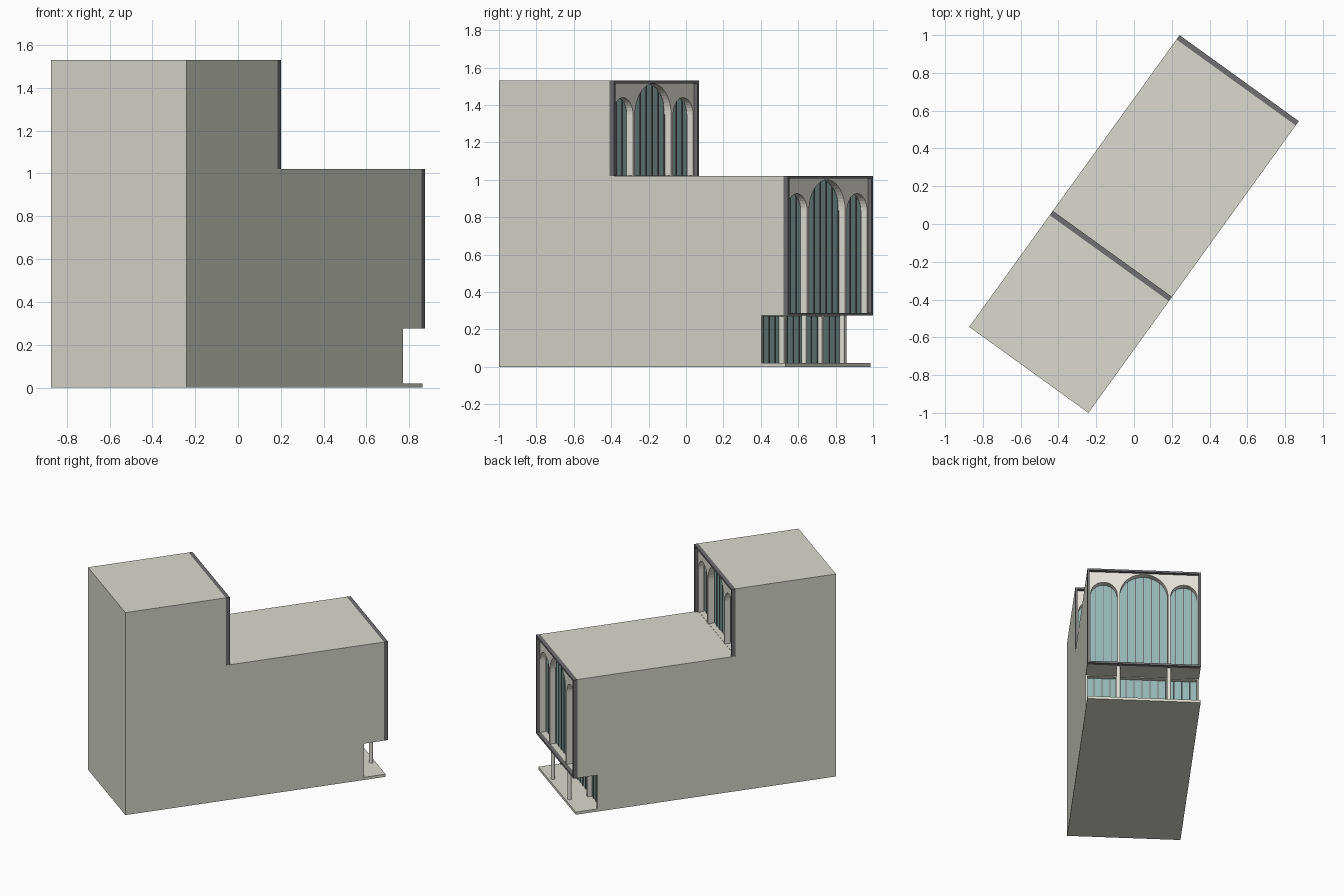
import bpy, bmesh, math

if "Cube" in bpy.data.objects:
    bpy.data.objects.remove(bpy.data.objects["Cube"])

ANGLE = math.radians(54.2)      # the building stands diagonally on the grid
L, W = 0.952, 0.389             # half length and half width
UP = -0.195                     # front plane of the tall block
TRIM, RIM = 0.014, 0.028        # frame bar thickness and depth


def material(name, rgb):
    m = bpy.data.materials.new(name)
    m.diffuse_color = (*rgb, 1)
    m.use_nodes = True
    m.node_tree.nodes["Principled BSDF"].inputs["Base Color"].default_value = m.diffuse_color
    return m


WALL = material("wall_stone", (0.70, 0.70, 0.63))
ARCH = material("arch_stone", (0.78, 0.76, 0.70))
GLASS = material("teal_glass", (0.30, 0.47, 0.45))
DARK = material("dark_trim", (0.16, 0.16, 0.17))


def prism(name, pts, a, b, axis, mat):
    """Extrude a profile from a to b: axis 'x' takes (y, z) points, 'y' takes (x, z)."""
    bm = bmesh.new()
    put = (lambda p: (a, p[0], p[1])) if axis == 'x' else (lambda p: (p[0], a, p[1]))
    face = bm.faces.new([bm.verts.new(put(p)) for p in pts])
    ext = bmesh.ops.extrude_face_region(bm, geom=[face])
    move = (b - a, 0, 0) if axis == 'x' else (0, b - a, 0)
    bmesh.ops.translate(bm, vec=move, verts=[g for g in ext['geom'] if isinstance(g, bmesh.types.BMVert)])
    bmesh.ops.recalc_face_normals(bm, faces=bm.faces)
    me = bpy.data.meshes.new(name)
    bm.to_mesh(me)
    bm.free()
    me.materials.append(mat)
    ob = bpy.data.objects.new(name, me)
    bpy.context.collection.objects.link(ob)
    ob.rotation_euler.z = ANGLE
    return ob


def box(name, x0, x1, y0, y1, z0, z1, mat):
    return prism(name, [(y0, z0), (y1, z0), (y1, z1), (y0, z1)], x0, x1, 'x', mat)


# Main stepped body with the entrance undercut
body = prism("building_body", [
    (-L, 0), (0.778, 0), (0.778, 0.275), (L - RIM, 0.275), (L - RIM, 1.02),
    (UP - RIM, 1.02), (UP - RIM, 1.53), (-L, 1.53)], -W, W, 'y', WALL)

# Recesses behind the two arcades and the entrance
IN = W - TRIM
for x0, x1, z0, z1 in [(L - 0.10, L + 0.1, 0.289, 1.006),
                       (UP - 0.10, UP + 0.1, 1.022, 1.516),
                       (0.735, 0.85, 0.02, 0.27)]:
    cutter = box("recess_cutter", x0, x1, -IN, IN, z0, z1, WALL)
    cutter.hide_render = True
    mod = body.modifiers.new("recess", 'BOOLEAN')
    mod.operation, mod.object, mod.solver = 'DIFFERENCE', cutter, 'EXACT'
    bpy.context.view_layer.objects.active = body
    bpy.ops.object.modifier_apply(modifier=mod.name)
    bpy.data.objects.remove(cutter)


def glazing(name, x, z0, z1):
    """Glass sheet with slim vertical mullions."""
    box(name + "_glass", x - 0.01, x, -IN, IN, z0, z1, GLASS)
    for i in range(-6, 7):
        y = i * 0.055
        box(name + "_mullion", x, x + 0.005, y - 0.002, y + 0.002, z0, z1, DARK)


def arcade(name, front, z0, z1, spring, sill):
    """Three arched openings inside a dark projecting frame."""
    r_mid, r_side, pier = 0.165, 0.0915, 0.018
    c_side = r_mid + pier + r_side
    pts = [(IN, z0), (IN, z1), (-IN, z1), (-IN, z0)]
    for c, r, n in [(-c_side, r_side, 16), (0, r_mid, 24), (c_side, r_side, 16)]:
        pts.append((c - r, z0))
        pts += [(c - r * math.cos(math.pi * i / n), spring + r * math.sin(math.pi * i / n))
                for i in range(n + 1)]
        pts.append((c + r, z0))
    prism(name + "_arch_wall", pts, front - 0.064, front - 0.022, 'x', ARCH)
    glazing(name, front - 0.07, z0, z1)
    # Frame bars
    bottom = z0 - TRIM if sill else z0
    rim = [(-W, bottom), (-W, z1 + TRIM), (W, z1 + TRIM), (W, bottom),
           (IN, bottom), (IN, z1), (-IN, z1), (-IN, bottom)]
    prism(name + "_frame", rim, front - RIM, front, 'x', DARK)
    if sill:
        box(name + "_sill", front - RIM, front, -IN, IN, bottom, z0, DARK)


arcade("lower_arcade", L, 0.289, 1.006, 0.835, True)
arcade("upper_arcade", UP, 1.021, 1.516, 1.348, False)

# Entrance: glazing, piers, porch slab and columns
glazing("entrance", 0.745, 0.02, 0.27)
box("porch_slab", 0.778, 0.935, -W, W, 0, 0.02, WALL)
for side in (-1, 1):
    y = side * 0.174
    box("entrance_pier", 0.74, 0.778, y - 0.009, y + 0.009, 0.02, 0.27, ARCH)
    ring = 24
    bm = bmesh.new()
    bmesh.ops.create_cone(bm, cap_ends=True, segments=ring, radius1=0.014, radius2=0.014, depth=0.255)
    bmesh.ops.translate(bm, vec=(0.905, y, 0.1475), verts=bm.verts)
    for f in bm.faces:
        f.smooth = len(f.verts) == 4
    me = bpy.data.meshes.new("porch_column")
    bm.to_mesh(me)
    bm.free()
    me.materials.append(ARCH)
    col = bpy.data.objects.new("porch_column", me)
    bpy.context.collection.objects.link(col)
    col.rotation_euler.z = ANGLE
